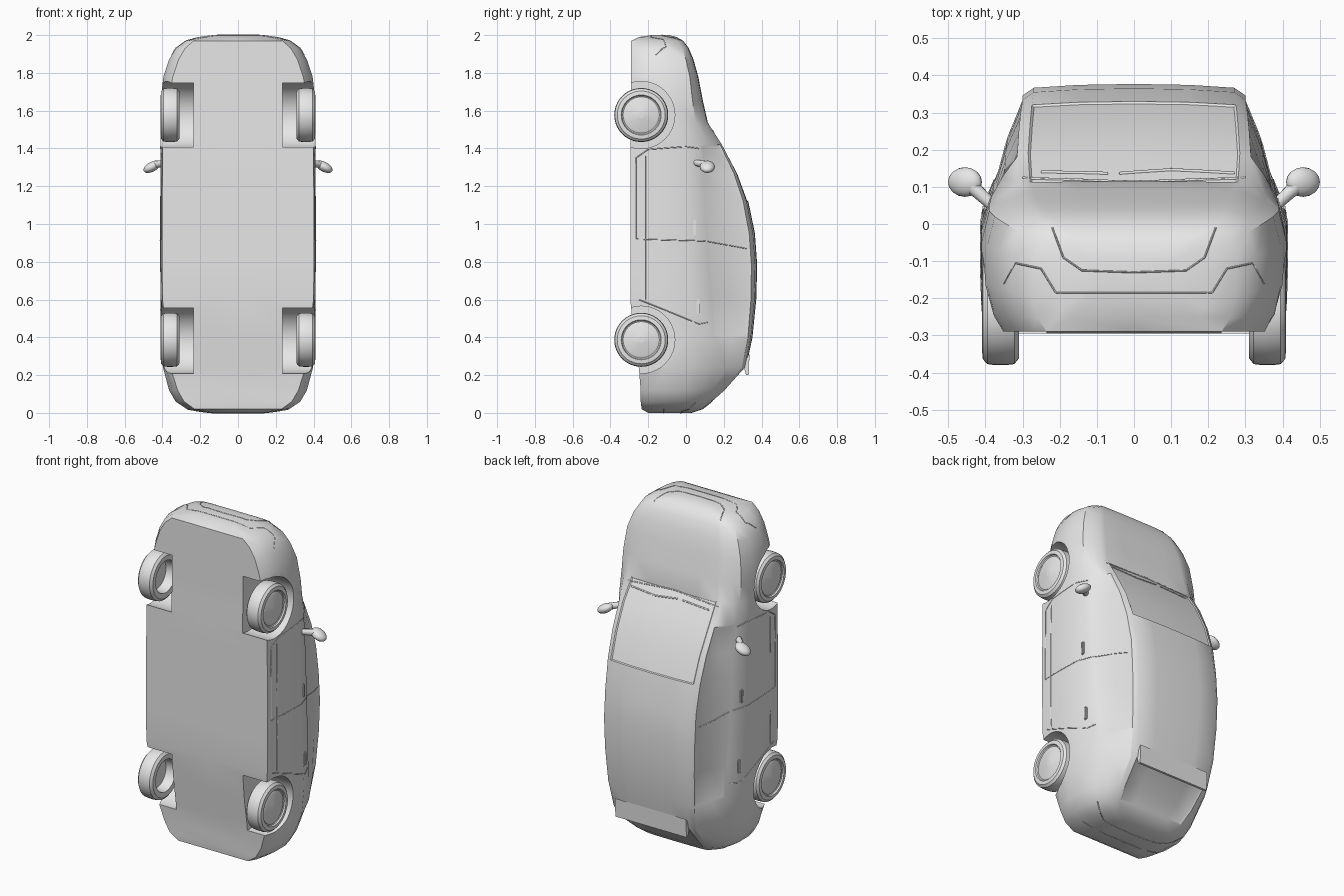
import bpy, bmesh, math
from mathutils import Vector, Matrix
from mathutils.bvhtree import BVHTree

if "Cube" in bpy.data.objects:
    bpy.data.objects.remove(bpy.data.objects["Cube"])

grey = bpy.data.materials.new("plain grey")
grey.diffuse_color = (0.8, 0.8, 0.8, 1)
grey.use_nodes = True
grey.node_tree.nodes["Principled BSDF"].inputs["Base Color"].default_value = grey.diffuse_color


def make(name, bm, angle=30):
    """Turn a bmesh into a smooth-shaded object."""
    bmesh.ops.recalc_face_normals(bm, faces=bm.faces)
    me = bpy.data.meshes.new(name)
    bm.to_mesh(me)
    bm.free()
    me.materials.append(grey)
    ob = bpy.data.objects.new(name, me)
    bpy.context.collection.objects.link(ob)
    smooth(ob, angle)
    return ob


def smooth(ob, angle=30):
    bpy.ops.object.select_all(action='DESELECT')
    ob.select_set(True)
    bpy.context.view_layer.objects.active = ob
    bpy.ops.object.shade_smooth_by_angle(angle=math.radians(angle))


def bridge(bm, a, b):
    n = len(a)
    return [bm.faces.new((a[i], a[(i + 1) % n], b[(i + 1) % n], b[i])) for i in range(n)]


# Body stations from nose to tail: z, floor, belt, top, half width, roof half width, floor inset
STATIONS = [
    (2.00, -.18, -.12, -.09, .12, .09, .02),
    (1.99, -.25, -.08, -.05, .20, .15, .03),
    (1.97, -.29, -.05, -.015, .275, .21, .04),
    (1.93, -.29, -.02, .015, .33, .25, .05),
    (1.87, -.29, .00, .04, .365, .27, .05),
    (1.78, -.29, .02, .065, .395, .29, .05),
    (1.65, -.29, .035, .09, .41, .30, .04),
    (1.54, -.29, .05, .115, .41, .31, .02),
    (1.42, -.295, .075, .195, .41, .315, .01),
    (1.27, -.295, .09, .275, .41, .31, .01),
    (1.12, -.295, .10, .33, .412, .305, .01),
    (.95, -.295, .11, .365, .412, .30, .01),
    (.78, -.295, .12, .377, .412, .30, .01),
    (.60, -.295, .135, .372, .41, .295, .01),
    (.40, -.275, .15, .352, .407, .285, .03),
    (.24, -.25, .13, .318, .397, .27, .04),
    (.12, -.24, .07, .21, .365, .26, .045),
    (.06, -.24, .05, .14, .33, .24, .045),
    (.02, -.235, .03, .09, .27, .20, .04),
    (.00, -.20, -.02, .03, .16, .12, .03),
]


def section(b, belt, t, w, r, ins):
    h, g = belt - b, t - belt
    bx = w - .02 - max(0, belt - .05) * .25
    half = [(0, b), (w - ins, b), (w - ins * .4, b + .15 * h), (w, b + .4 * h),
            (w, b + .75 * h), (bx, belt), ((bx + r) / 2 + .03 * g, belt + .45 * g),
            (r, t - .12 * g), (r - .03, t - .04 * g), (r * .5, t - .01 * g), (0, t)]
    return half + [(-x, y) for x, y in half[9:0:-1]]


bm = bmesh.new()
rings = [[bm.verts.new((x, y, s[0])) for x, y in section(*s[1:])] for s in STATIONS]
strips = [bridge(bm, a, b) for a, b in zip(rings, rings[1:])]
bm.faces.new(rings[0])
bm.faces.new(rings[-1])
bmesh.ops.recalc_face_normals(bm, faces=bm.faces)


# Slightly sunken glass: side windows, windscreen and rear window
def sink(rows, cols, thickness=.012):
    faces = [strips[i][k] for i in rows for k in cols]
    bmesh.ops.inset_region(bm, faces=faces, thickness=thickness, depth=-.005,
                           use_even_offset=True, use_boundary=True)


sink(range(8, 14), (5, 6))
sink(range(8, 14), (13, 14))
sink(range(7, 10), (8, 9, 10, 11), .006)
sink(range(15, 17), (8, 9, 10, 11), .01)
surface = BVHTree.FromBMesh(bm)
body = make("body", bm)

# Round wheel wells cut through the body sides
AXLES = (1.577, .387)
AXLE_Y = -.237
for s in (1, -1):
    for z in AXLES:
        bm = bmesh.new()
        turn = Matrix.Translation((s * .385, AXLE_Y, z)) @ Matrix.Rotation(math.pi / 2, 4, 'Y')
        bmesh.ops.create_cone(bm, cap_ends=True, segments=40, radius1=.178, radius2=.178,
                              depth=.30, matrix=turn)
        cutter = make("well_cutter", bm)
        cutter.hide_render = True
        mod = body.modifiers.new("well", 'BOOLEAN')
        mod.operation = 'DIFFERENCE'
        mod.object = cutter
        bpy.context.view_layer.objects.active = body
        bpy.ops.object.modifier_apply(modifier=mod.name)
        bpy.data.objects.remove(cutter)
smooth(body)

# Wheels, turned around the x axis: tyre, outer dish, hollow inner side
TYRE = [(.372, .012), (.372, .088), (.312, .095), (.310, .125), (.322, .14), (.345, .143),
        (.375, .143), (.395, .14), (.407, .127), (.409, .106), (.401, .102), (.398, .096),
        (.403, .085), (.403, .03), (.406, .022), (.406, .012)]
SEG = 40
for s in (1, -1):
    for label, z in zip(("front", "rear"), AXLES):
        bm = bmesh.new()
        loops = []
        for x, r in TYRE:
            loops.append([bm.verts.new((s * x, AXLE_Y + r * math.cos(a), z + r * math.sin(a)))
                          for a in (2 * math.pi * i / SEG for i in range(SEG))])
        for a, b in zip(loops, loops[1:]):
            bridge(bm, a, b)
        bm.faces.new(loops[0])
        bm.faces.new(loops[-1])
        make(label + "_wheel", bm, 35)

# Door mirrors on short stalks, and door handles
for s in (1, -1):
    bm = bmesh.new()
    m = (Matrix.Translation((s * .455, .113, 1.303)) @ Matrix.Rotation(s * math.radians(28), 4, 'Y')
         @ Matrix.Diagonal((.05, .04, .026, 1)))
    bmesh.ops.create_uvsphere(bm, u_segments=16, v_segments=10, radius=1, matrix=m)
    make("mirror_housing", bm, 50)

    bm = bmesh.new()
    a, b = Vector((s * .375, .045, 1.325)), Vector((s * .435, .10, 1.315))
    m = Matrix.Translation((a + b) / 2) @ (b - a).to_track_quat('Z', 'Y').to_matrix().to_4x4()
    bmesh.ops.create_cone(bm, cap_ends=True, segments=10, radius1=.016, radius2=.02,
                          depth=(b - a).length, matrix=m)
    make("mirror_stalk", bm, 40)

    for y, z in ((.045, .98), (.065, .565)):
        hit = surface.ray_cast(Vector((s, y, z)), Vector((-s, 0, 0)))[0]
        bm = bmesh.new()
        bmesh.ops.create_cube(bm, size=1, matrix=Matrix.Translation(hit) @ Matrix.Diagonal((.018, .018, .08, 1)))
        bmesh.ops.bevel(bm, geom=bm.edges[:], offset=.005, segments=2, affect='EDGES')
        make("door_handle", bm, 40)

# Roof spoiler over the rear window
bm = bmesh.new()
ends = [[bm.verts.new((x, y, z)) for y, z in ((.336, .31), (.332, .20), (.318, .20), (.30, .26))]
        for x in (-.235, .235)]
bridge(bm, *ends)
for e in ends:
    bm.faces.new(e)
make("roof_spoiler", bm)


# Thin trim lines laid on the body along one axis
def lay(name, pts, axis, sign, radius=.0025):
    u, v = [i for i in range(3) if i != axis]
    ray = Vector((0, 0, 0))
    ray[axis] = -sign
    found = []
    for p, q in zip(pts, pts[1:]):
        for k in range(9):
            start = Vector((0, 0, 0))
            start[axis] = sign * 3
            start[u] = p[0] + (q[0] - p[0]) * k / 8
            start[v] = p[1] + (q[1] - p[1]) * k / 8
            hit = surface.ray_cast(start, ray)[0]
            if hit and (not found or (hit - found[-1]).length > 1e-4):
                found.append(hit)
    cu = bpy.data.curves.new(name, 'CURVE')
    cu.dimensions = '3D'
    cu.bevel_depth = radius
    cu.bevel_resolution = 0
    cu.use_fill_caps = True
    sp = cu.splines.new('POLY')
    sp.points.add(len(found) - 1)
    for pt, co in zip(sp.points, found):
        pt.co = (*co, 1)
    cu.materials.append(grey)
    bpy.context.collection.objects.link(bpy.data.objects.new(name, cu))


for s in (1, -1):
    lay("front_door_seam", [(.07, 1.40), (0, 1.41), (-.2, 1.395), (-.265, 1.35), (-.265, .92)], 0, s)
    lay("middle_door_seam", [(-.265, .92), (.1, .91), (.32, .87)], 0, s)
    lay("rear_door_seam", [(-.25, .60), (-.1, .54), (.07, .47), (.12, .48)], 0, s)
    lay("sill_line", [(-.215, 1.36), (-.215, .6)], 0, s)
    lay("headlight_edge", [(s * .21, -.185), (s * .25, -.12), (s * .32, -.105), (s * .35, -.16)], 2, 1)
    lay("bonnet_edge", [(s * .22, -.01), (s * .19, -.09), (s * .14, -.125), (0, -.13)], 2, 1)
    lay("tail_edge", [(s * .3, .05), (s * .2, -.02), (0, -.03)], 2, -1)
lay("lower_intake_line", [(-.21, -.185), (.21, -.185)], 2, 1)
lay("rear_bumper_line", [(-.27, -.12), (.27, -.12)], 2, -1)
lay("cowl_line", [(-.3, 1.515), (0, 1.535), (.3, 1.515)], 1, 1, .004)
lay("left_wiper", [(-.25, 1.49), (-.07, 1.50)], 1, 1, .005)
lay("right_wiper", [(-.04, 1.50), (.1, 1.485), (.27, 1.495)], 1, 1, .005)
